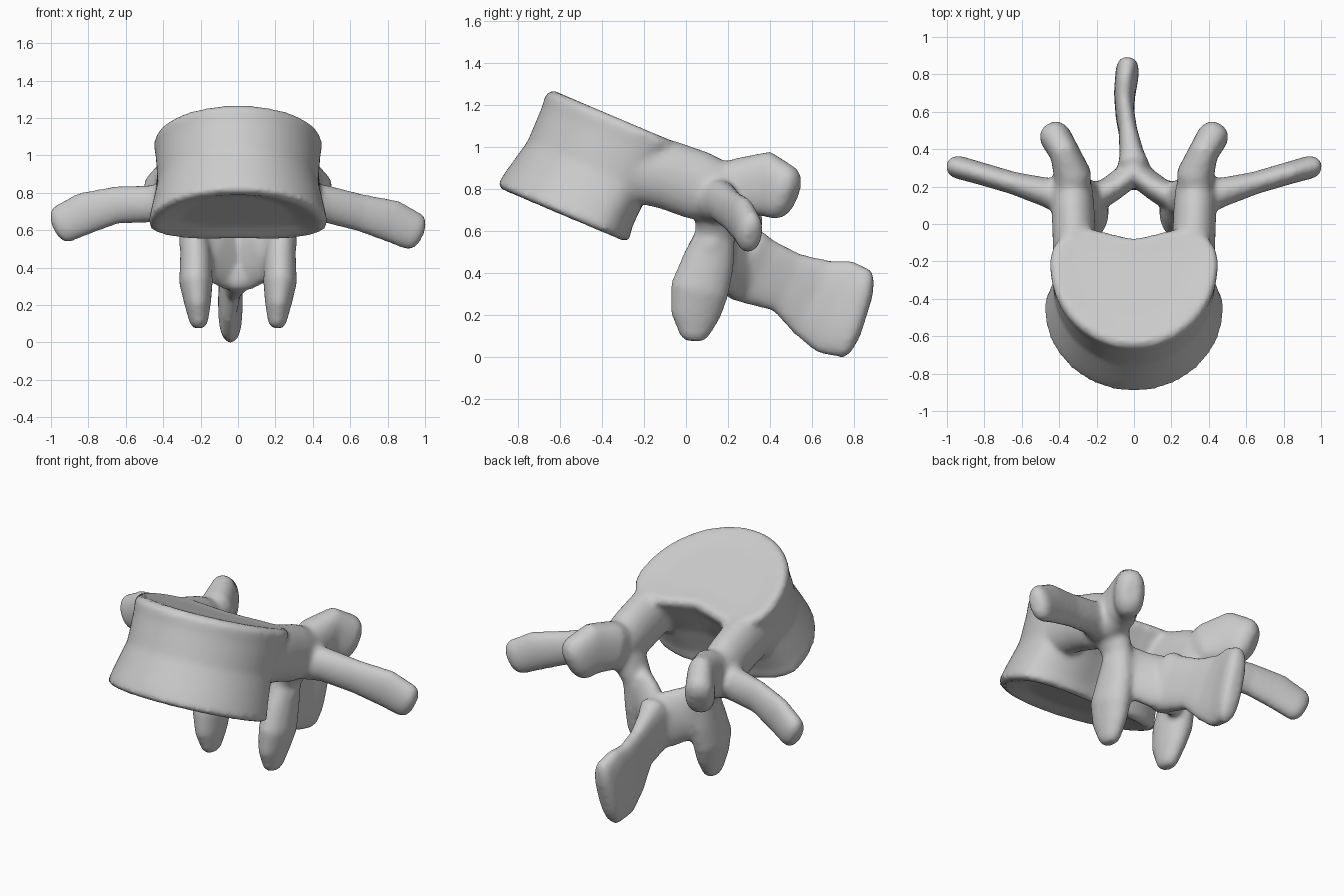
import bpy, bmesh, math
from mathutils import Vector

cube = bpy.data.objects.get("Cube")
if cube:
    bpy.data.objects.remove(cube)

bone = bpy.data.materials.new("bone grey")
bone.use_nodes = True
GREY = (0.6, 0.6, 0.6, 1)
bone.diffuse_color = GREY
bone.node_tree.nodes["Principled BSDF"].inputs["Base Color"].default_value = GREY

bm = bmesh.new()
SEG = 32
WIDEST = 0.13  # how far behind its centre the body is widest


def skin(rings):
    """Bridge successive rings of points and close both ends."""
    loops = [[bm.verts.new(p) for p in ring] for ring in rings]
    faces = []
    for a, b in zip(loops, loops[1:]):
        for i in range(len(a)):
            j = (i + 1) % len(a)
            faces.append(bm.faces.new((a[i], a[j], b[j], b[i])))
    faces += [bm.faces.new(loops[0][::-1]), bm.faces.new(loops[-1])]
    bmesh.ops.recalc_face_normals(bm, faces=faces)


def limb(sections, hint, power=1.0):
    """Loft oval sections (x, y, z, radius along hint, other radius) with round ends."""
    pts = [Vector(s[:3]) for s in sections]
    rings = []

    def ring(c, t, ra, rb):
        a = (Vector(hint) - t * t.dot(Vector(hint))).normalized()
        b = t.cross(a)
        out = []
        for i in range(SEG):
            w = 2 * math.pi * i / SEG
            cu, su = math.cos(w), math.sin(w)
            cu = math.copysign(abs(cu) ** power, cu)
            su = math.copysign(abs(su) ** power, su)
            out.append(c + a * ra * cu + b * rb * su)
        rings.append(out)

    last = len(pts) - 1
    for i, (p, s) in enumerate(zip(pts, sections)):
        t = (pts[min(i + 1, last)] - pts[max(i - 1, 0)]).normalized()
        ra, rb = s[3:]
        if i == 0:
            for off, k in ((0.7, 0.5), (0.4, 0.85)):
                ring(p - t * rb * off, t, ra * k, rb * k)
        ring(p, t, ra, rb)
        if i == last:
            for off, k in ((0.4, 0.85), (0.7, 0.5)):
                ring(p + t * rb * off, t, ra * k, rb * k)
    skin(rings)


def body_ring(y, z, hw, hd, notch, square):
    """Kidney outline in the tilted plane of the end plates."""
    out = []
    for i in range(64):
        w = 2 * math.pi * i / 64
        c, s = math.cos(w), math.sin(w)
        x = hw * math.copysign(abs(c) ** (1.0 if s < 0 else square), c)
        if s > 0:
            v = WIDEST + (hd - WIDEST) * s ** 0.8 - notch * math.exp(-(x / 0.18) ** 2)
        else:
            v = WIDEST + (hd + WIDEST) * s
        out.append(Vector((x, y + 0.92 * v, z - 0.39 * v)))
    return out


# Vertebral body: flared rims, narrow waist, slightly dished end plates
skin([body_ring(*r) for r in (
    (-0.565, 0.705, 0.30, 0.20, 0.01, 0.85),
    (-0.58, 0.668, 0.44, 0.315, 0.02, 0.85),
    (-0.575, 0.685, 0.48, 0.35, 0.03, 0.85),
    (-0.545, 0.75, 0.465, 0.34, 0.04, 0.8),
    (-0.455, 0.90, 0.43, 0.325, 0.05, 0.7),
    (-0.37, 1.05, 0.44, 0.345, 0.07, 0.55),
    (-0.335, 1.115, 0.45, 0.36, 0.08, 0.55),
    (-0.325, 1.14, 0.43, 0.33, 0.07, 0.55),
    (-0.325, 1.13, 0.30, 0.20, 0.04, 0.6))])

for side in (-1, 1):
    drop = 0.02 * side
    # Pedicle
    limb([(side * 0.32, -0.25, 0.9, 0.16, 0.11), (side * 0.32, -0.08, 0.865, 0.165, 0.115),
          (side * 0.325, 0.06, 0.815, 0.165, 0.115), (side * 0.33, 0.18, 0.78, 0.14, 0.11)], (0, 0, 1))
    # Transverse process
    limb([(side * 0.34, 0.13, 0.75, 0.11, 0.1), (side * 0.47, 0.17, 0.74, 0.1, 0.078),
          (side * 0.65, 0.22, 0.715 - drop, 0.1, 0.06),
          (side * 0.82, 0.27, 0.67 - drop, 0.115, 0.06),
          (side * 0.945, 0.305, 0.61 - drop, 0.105, 0.062)], (0, 0, 1))
    # Superior articular process
    limb([(side * 0.33, 0.15, 0.77, 0.14, 0.1), (side * 0.33, 0.27, 0.81, 0.14, 0.1),
          (side * 0.37, 0.38, 0.825, 0.155, 0.08),
          (side * 0.42, 0.465, 0.78, 0.135, 0.085)], (0, 0, 1), 0.85)
    # Pars and inferior articular process
    limb([(side * 0.31, 0.15, 0.76, 0.12, 0.09), (side * 0.235, 0.14, 0.59, 0.095, 0.075),
          (side * 0.225, 0.105, 0.45, 0.125, 0.085), (side * 0.225, 0.065, 0.32, 0.14, 0.09),
          (side * 0.215, 0.045, 0.2, 0.12, 0.07), (side * 0.21, 0.04, 0.11, 0.075, 0.05)], (0, 1, 0))
    # Lamina
    limb([(side * 0.24, 0.13, 0.58, 0.11, 0.07), (side * 0.14, 0.175, 0.49, 0.16, 0.07),
          (side * 0.02, 0.265, 0.44, 0.17, 0.07)], (0, 0, 1))

# Spinous process: deep thin blade with a thicker slanted end
limb([(0, 0.28, 0.44, 0.18, 0.09), (-0.01, 0.35, 0.405, 0.165, 0.068),
      (-0.03, 0.48, 0.355, 0.15, 0.05), (-0.05, 0.6, 0.285, 0.195, 0.05),
      (-0.05, 0.705, 0.24, 0.235, 0.057), (-0.035, 0.815, 0.205, 0.22, 0.063)], (0, 0.2, 1), 0.75)

mesh = bpy.data.meshes.new("vertebra")
bm.to_mesh(mesh)
bm.free()
mesh.materials.append(bone)
vertebra = bpy.data.objects.new("vertebra", mesh)
bpy.context.collection.objects.link(vertebra)

# Fuse the parts into one bone and soften the joints
fuse = vertebra.modifiers.new("fuse", "REMESH")
fuse.mode = "VOXEL"
fuse.voxel_size = 0.016
fuse.use_smooth_shade = True
soften = vertebra.modifiers.new("soften", "SMOOTH")
soften.factor = 0.5
soften.iterations = 8
